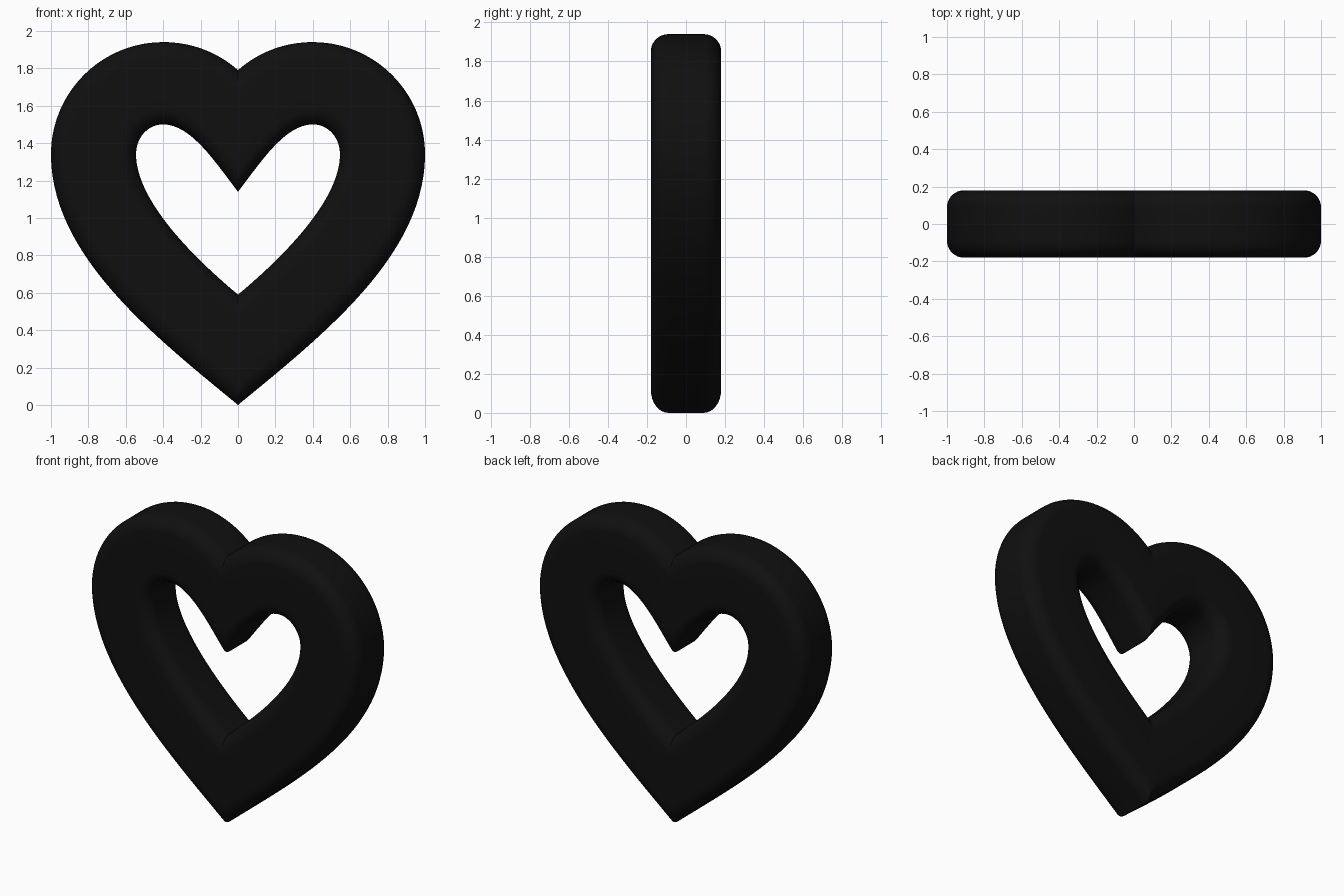
import bpy, bmesh, math
from mathutils import Vector
from mathutils.geometry import interpolate_bezier

if "Cube" in bpy.data.objects:
    bpy.data.objects.remove(bpy.data.objects["Cube"])

# Right half of each outline as Bezier segments in (x, z): notch -> lobe top -> side -> tip
OUTER = [
    ((0, 1.79), (0.11, 1.888), (0.2525, 1.94), (0.4, 1.94)),
    ((0.4, 1.94), (0.731, 1.94), (1.0, 1.671), (1.0, 1.34)),
    ((1.0, 1.34), (1.0, 0.80), (0.45, 0.37), (0, 0)),
]
INNER = [
    ((0, 1.14), (0.12, 1.295), (0.25, 1.50), (0.4, 1.50)),
    ((0.4, 1.50), (0.482, 1.50), (0.545, 1.43), (0.545, 1.34)),
    ((0.545, 1.34), (0.545, 1.12), (0.30, 0.84), (0, 0.59)),
]
HALF_DEPTH, RADIUS, ROUND = 0.18, 0.09, 0.2   # ROUND = corner size as share of band width
STEPS = (16, 20, 28)


def outline(segments):
    """Full closed heart outline: right half plus its mirror image."""
    half = []
    for seg, n in zip(segments, STEPS):
        a, h1, h2, b = (Vector((x, 0, z)) for x, z in seg)
        pts = interpolate_bezier(a, h1, h2, b, n + 1)
        half += pts[1:] if half else pts
    return half + [Vector((-p.x, 0, p.z)) for p in half[-2:0:-1]]


def rounded_section(n=8):
    """Rounded rectangle as (share of width, depth) pairs."""
    pts = []
    for cu, cy, start in ((1 - ROUND, 1, 0), (ROUND, 1, 90), (ROUND, -1, 180), (1 - ROUND, -1, 270)):
        for i in range(n + 1):
            a = math.radians(start + 90 * i / n)
            pts.append((cu + ROUND * math.cos(a),
                        cy * (HALF_DEPTH - RADIUS) + RADIUS * math.sin(a)))
    return pts


# Heart ring: section carried between the inner and outer outlines, mitred at x = 0
bm = bmesh.new()
section = rounded_section()
rings = []
for o, i in zip(outline(OUTER), outline(INNER)):
    rings.append([bm.verts.new(i.lerp(o, u) + Vector((0, y, 0))) for u, y in section])
for k, ring in enumerate(rings):
    nxt = rings[(k + 1) % len(rings)]
    for j in range(len(section)):
        m = (j + 1) % len(section)
        bm.faces.new((ring[j], ring[m], nxt[m], nxt[j]))
bmesh.ops.recalc_face_normals(bm, faces=bm.faces)

mesh = bpy.data.meshes.new("heart_ring")
bm.to_mesh(mesh)
bm.free()
heart = bpy.data.objects.new("heart_ring", mesh)
bpy.context.collection.objects.link(heart)

# Black finish
black = bpy.data.materials.new("black")
black.diffuse_color = (0.005, 0.005, 0.005, 1)
black.use_nodes = True
black.node_tree.nodes["Principled BSDF"].inputs["Base Color"].default_value = black.diffuse_color
mesh.materials.append(black)

bpy.context.view_layer.objects.active = heart
heart.select_set(True)
bpy.ops.object.shade_smooth_by_angle(angle=math.radians(30))
